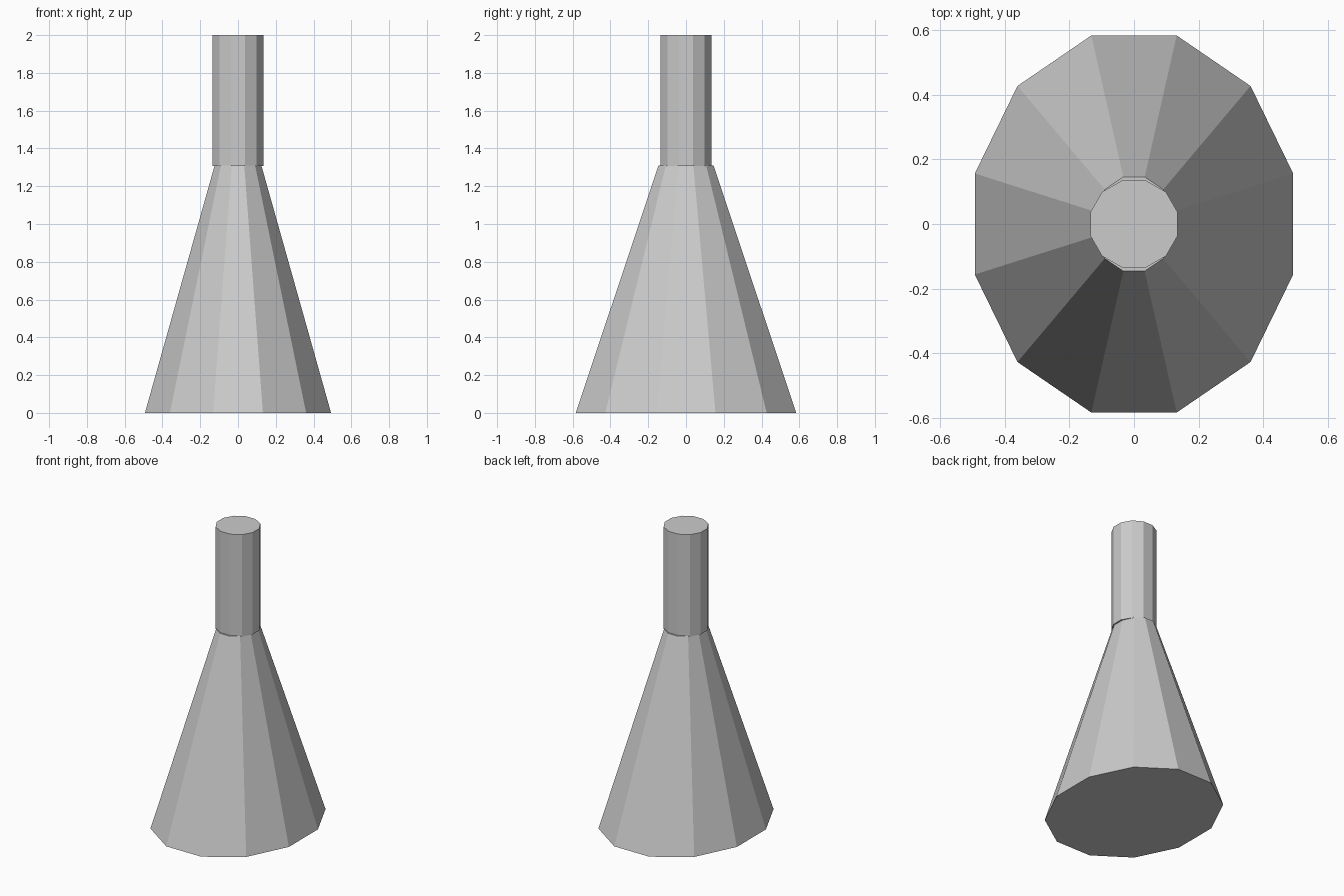
import bpy
import math

default = bpy.data.objects.get("Cube")
if default:
    bpy.data.objects.remove(default, do_unlink=True)

SIDES = 12

grey = bpy.data.materials.new("plain grey")
grey.use_nodes = True
colour = (0.6, 0.6, 0.6, 1)
grey.diffuse_color = colour
grey.node_tree.nodes["Principled BSDF"].inputs["Base Color"].default_value = colour


def frustum(name, bottom, top, z0, z1):
    """Closed twelve-sided frustum; bottom and top are (x, y) corner radii."""
    verts = []
    for (rx, ry), z in ((bottom, z0), (top, z1)):
        for i in range(SIDES):
            a = 2 * math.pi * (i + 0.5) / SIDES
            verts.append((rx * math.cos(a), ry * math.sin(a), z))
    faces = [(i, (i + 1) % SIDES, (i + 1) % SIDES + SIDES, i + SIDES)
             for i in range(SIDES)]
    faces.append(tuple(reversed(range(SIDES))))
    faces.append(tuple(range(SIDES, 2 * SIDES)))
    mesh = bpy.data.meshes.new(name)
    mesh.from_pydata(verts, [], faces)
    mesh.materials.append(grey)
    obj = bpy.data.objects.new(name, mesh)
    bpy.context.collection.objects.link(obj)
    return obj


# Flared oval body, then the round neck set slightly into it
frustum("flared_body", (0.51, 0.604), (0.128, 0.151), 0, 1.31)
frustum("neck", (0.14, 0.14), (0.14, 0.14), 1.306, 2)
